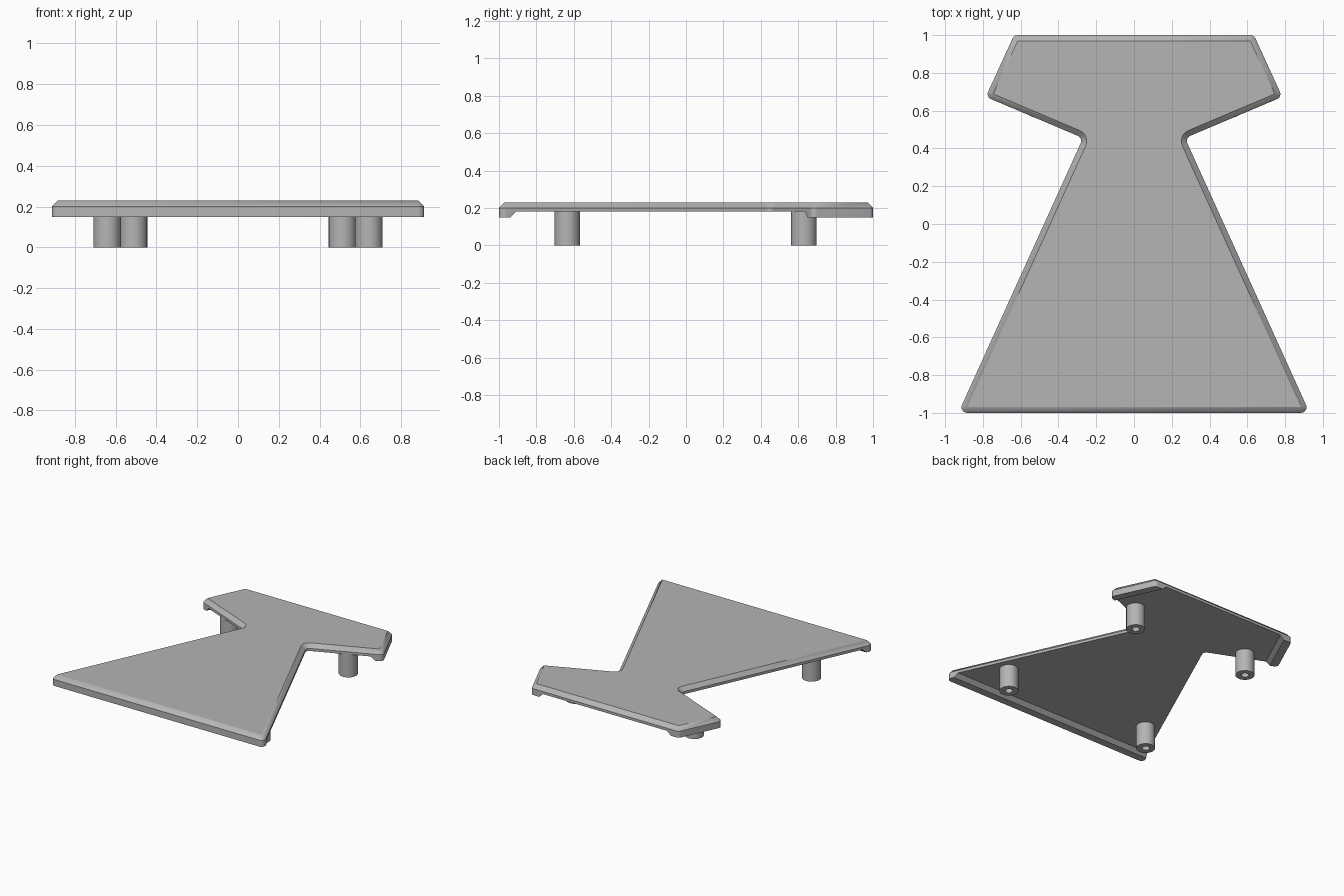
import bpy, bmesh
from math import sin, cos, tan, pi
from mathutils import Vector

if "Cube" in bpy.data.objects:
    bpy.data.objects.remove(bpy.data.objects["Cube"], do_unlink=True)

GREY = (0.46, 0.46, 0.46, 1)
mat = bpy.data.materials.new("plain grey")
mat.use_nodes = True
mat.diffuse_color = GREY
mat.node_tree.nodes["Principled BSDF"].inputs["Base Color"].default_value = GREY

R = 0.03                                    # corner radius and edge chamfer
TOP, EDGE, UNDER, RIM = 0.23, 0.20, 0.18, 0.15


def rounded(corners, inset=0.0, steps=6):
    """Outline from (point, radius) corners, anticlockwise, moved in by inset."""
    out = []
    for i, (p, r) in enumerate(corners):
        if not r:
            out.append(p)
            continue
        before, after = corners[i - 1][0], corners[(i + 1) % len(corners)][0]
        a, b = (before - p).normalized(), (after - p).normalized()
        half = a.angle(b) / 2
        centre = p + (a + b).normalized() * (r / sin(half))
        start = (p + a * (r / tan(half)) - centre).normalized()
        end = (p + b * (r / tan(half)) - centre).normalized()
        convex = b.x * a.y - b.y * a.x > 0
        radius = r - inset if convex else r + inset
        out += [centre + start.slerp(end, k / steps) * radius for k in range(steps + 1)]
    return out


def loft(name, levels, mirror=1):
    """Join (outline, height) rings into a closed solid."""
    bm = bmesh.new()
    rings = [[bm.verts.new((mirror * p.x, p.y, z)) for p in pts] for pts, z in levels]
    for low, high in zip(rings, rings[1:]):
        for i in range(len(low)):
            bm.faces.new((low[i - 1], low[i], high[i], high[i - 1]))
    bm.faces.new(rings[0][::-1])
    bm.faces.new(rings[-1])
    bmesh.ops.remove_doubles(bm, verts=bm.verts, dist=0.0005)
    bmesh.ops.recalc_face_normals(bm, faces=bm.faces)
    mesh = bpy.data.meshes.new(name)
    bm.to_mesh(mesh)
    bm.free()
    mesh.materials.append(mat)
    ob = bpy.data.objects.new(name, mesh)
    bpy.context.collection.objects.link(ob)
    bpy.ops.object.select_all(action='DESELECT')
    ob.select_set(True)
    bpy.context.view_layer.objects.active = ob
    bpy.ops.object.shade_smooth_by_angle(angle=pi / 6)
    return ob


# Top plate: splayed front, narrow waist, winged back
foot, waist = Vector((0.93, -1)), Vector((0.27, 0.455))
tip, back = Vector((0.785, 0.673)), Vector((0.635, 1))
flip = lambda p: Vector((-p.x, p.y))
half = [foot, waist, tip, back]
outline = [(p, R) for p in half + [flip(p) for p in reversed(half)]]
edge = rounded(outline)
loft("top_plate", [(edge, UNDER), (edge, EDGE), (rounded(outline, R), TOP)])


# Stiffening rims under the front edge and the two wing ends
def front_rim(width):
    inner = foot + (waist - foot) * (width / (waist.y - foot.y))
    return rounded([(flip(foot), R), (foot, R), (inner, 0), (flip(inner), 0)])


def wing_rim(width):
    inner_tip = tip + (waist - tip).normalized() * width
    inner_back = back - Vector((width * 1.1, 0))
    return rounded([(tip, R), (back, R), (inner_back, 0), (inner_tip, 0)])


loft("front_rim", [(front_rim(0.06), RIM), (front_rim(0.09), UNDER)])
for side, sign in (("left", 1), ("right", -1)):
    loft(side + "_wing_rim", [(wing_rim(0.06), RIM), (wing_rim(0.09), UNDER)], sign)


# Round legs with a bore in the foot
def circle(x, y, r, n=32):
    return [Vector((x + r * cos(2 * pi * k / n), y + r * sin(2 * pi * k / n))) for k in range(n)]


for place, x, y in (("front", 0.642, -0.635), ("back", 0.513, 0.63)):
    for side, sign in (("left", 1), ("right", -1)):
        body, bore = circle(x, y, 0.068), circle(x, y, 0.028)
        loft(f"{place}_{side}_leg",
             [(body, UNDER + 0.01), (body, 0), (bore, 0), (bore, 0.14)], sign)
